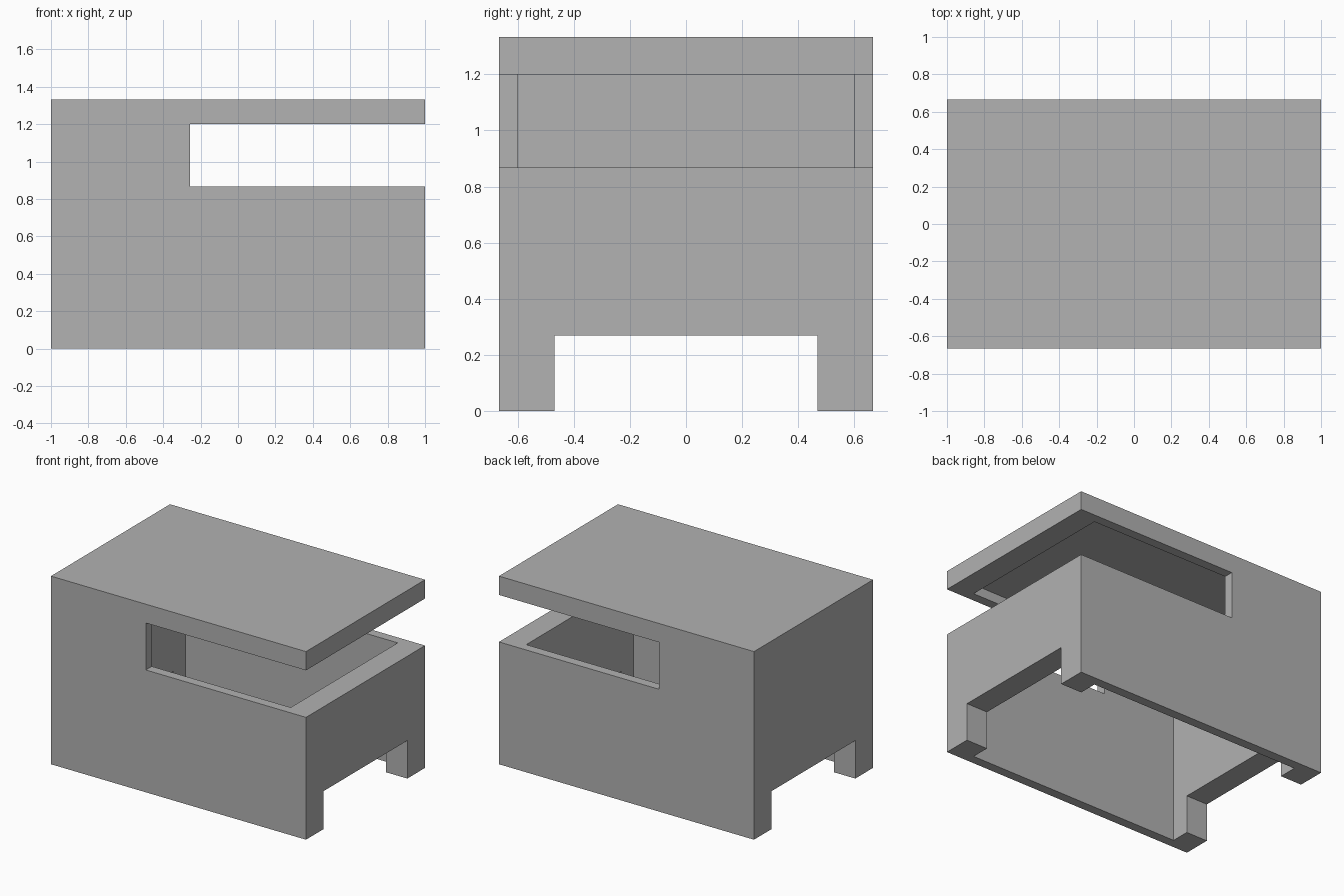
import bpy

if "Cube" in bpy.data.objects:
    bpy.data.objects.remove(bpy.data.objects["Cube"], do_unlink=True)

# Overall size and wall thicknesses
HALF_X, HALF_Y, HEIGHT = 1.0, 2 / 3, 4 / 3
SIDE, END, ROOF = 0.067, 0.167, 0.067
SLOT_X, SLOT_LOW, SLOT_HIGH = -0.256, 0.867, 1.2
NOTCH_Y, NOTCH_Z = 0.468, 0.269
PAST = 0.2  # how far cutters reach past the shell

grey = bpy.data.materials.new("mid grey")
grey.use_nodes = True
colour = (0.445, 0.445, 0.445, 1)
grey.diffuse_color = colour
grey.node_tree.nodes["Principled BSDF"].inputs["Base Color"].default_value = colour


def box(name, low, high):
    """Axis-aligned box between two corners."""
    centre = [(a + b) / 2 for a, b in zip(low, high)]
    bpy.ops.mesh.primitive_cube_add(size=1, location=centre)
    obj = bpy.context.object
    obj.name = obj.data.name = name
    obj.scale = [b - a for a, b in zip(low, high)]
    bpy.ops.object.transform_apply(location=True, rotation=False, scale=True)
    obj.data.materials.append(grey)
    return obj


def cut(target, cutter):
    """Subtract the cutter from the target, then discard it."""
    cutter.hide_render = True
    mod = target.modifiers.new(cutter.name, "BOOLEAN")
    mod.operation = "DIFFERENCE"
    mod.solver = "EXACT"
    mod.object = cutter
    bpy.context.view_layer.objects.active = target
    bpy.ops.object.modifier_apply(modifier=mod.name)
    bpy.data.objects.remove(cutter, do_unlink=True)


# Outer block
shell = box("box_shell", (-HALF_X, -HALF_Y, 0), (HALF_X, HALF_Y, HEIGHT))

# Hollow inside, open at the bottom
inner_x, inner_y = HALF_X - END, HALF_Y - SIDE
cut(shell, box("cavity", (-inner_x, -inner_y, -PAST),
               (inner_x, inner_y, HEIGHT - ROOF)))

# Wide slot under the roof, open at the front, back and one end
cut(shell, box("slot", (SLOT_X, -HALF_Y - PAST, SLOT_LOW),
               (HALF_X + PAST, HALF_Y + PAST, SLOT_HIGH)))

# Notch through both ends that leaves four feet
cut(shell, box("foot_notch", (-HALF_X - PAST, -NOTCH_Y, -PAST),
               (HALF_X + PAST, NOTCH_Y, NOTCH_Z)))
